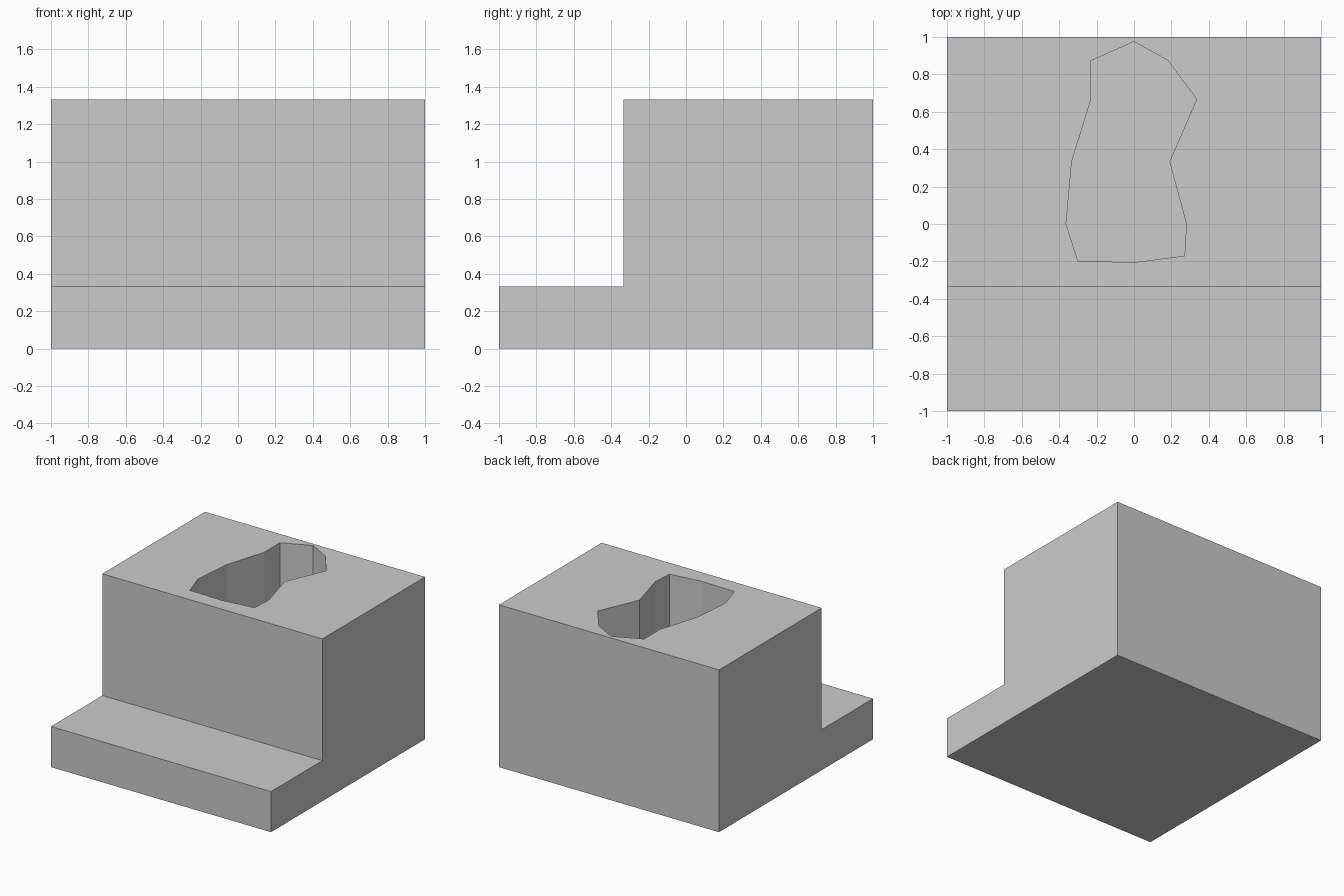
import bpy, bmesh
from mathutils import Vector

if "Cube" in bpy.data.objects:
    bpy.data.objects.remove(bpy.data.objects["Cube"])

T = 1 / 3  # design grid step


def prism(name, points, offset):
    """Extrude a closed planar outline into a solid object."""
    bm = bmesh.new()
    face = bm.faces.new([bm.verts.new(p) for p in points])
    ext = bmesh.ops.extrude_face_region(bm, geom=[face], use_keep_orig=True)
    moved = [v for v in ext["geom"] if isinstance(v, bmesh.types.BMVert)]
    bmesh.ops.translate(bm, vec=Vector(offset), verts=moved)
    bmesh.ops.recalc_face_normals(bm, faces=bm.faces)
    mesh = bpy.data.meshes.new(name)
    bm.to_mesh(mesh)
    bm.free()
    obj = bpy.data.objects.new(name, mesh)
    bpy.context.collection.objects.link(obj)
    return obj


# Block with a low front step, extruded across x
side = [(-1, 0), (1, 0), (1, 4 * T), (-T, 4 * T), (-T, T), (-1, T)]
block = prism("stepped_block", [(-1, y, z) for y, z in side], (2, 0, 0))

# Irregular pit sunk from the top down to step level
outline = [(0, 0.975), (0.18, 0.875), (0.335, 2 * T), (0.19, T), (0.28, 0),
           (0.27, -0.17), (0, -0.205), (-0.30, -0.197), (-0.363, 0),
           (-0.333, T), (-0.23, 2 * T), (-0.23, 0.873)]
cutter = prism("pit_cutter", [(x, y, T) for x, y in outline], (0, 0, 1.2))
cutter.hide_render = True
cutter.display_type = 'WIRE'

cut = block.modifiers.new("pit", 'BOOLEAN')
cut.operation = 'DIFFERENCE'
cut.solver = 'EXACT'
cut.object = cutter
